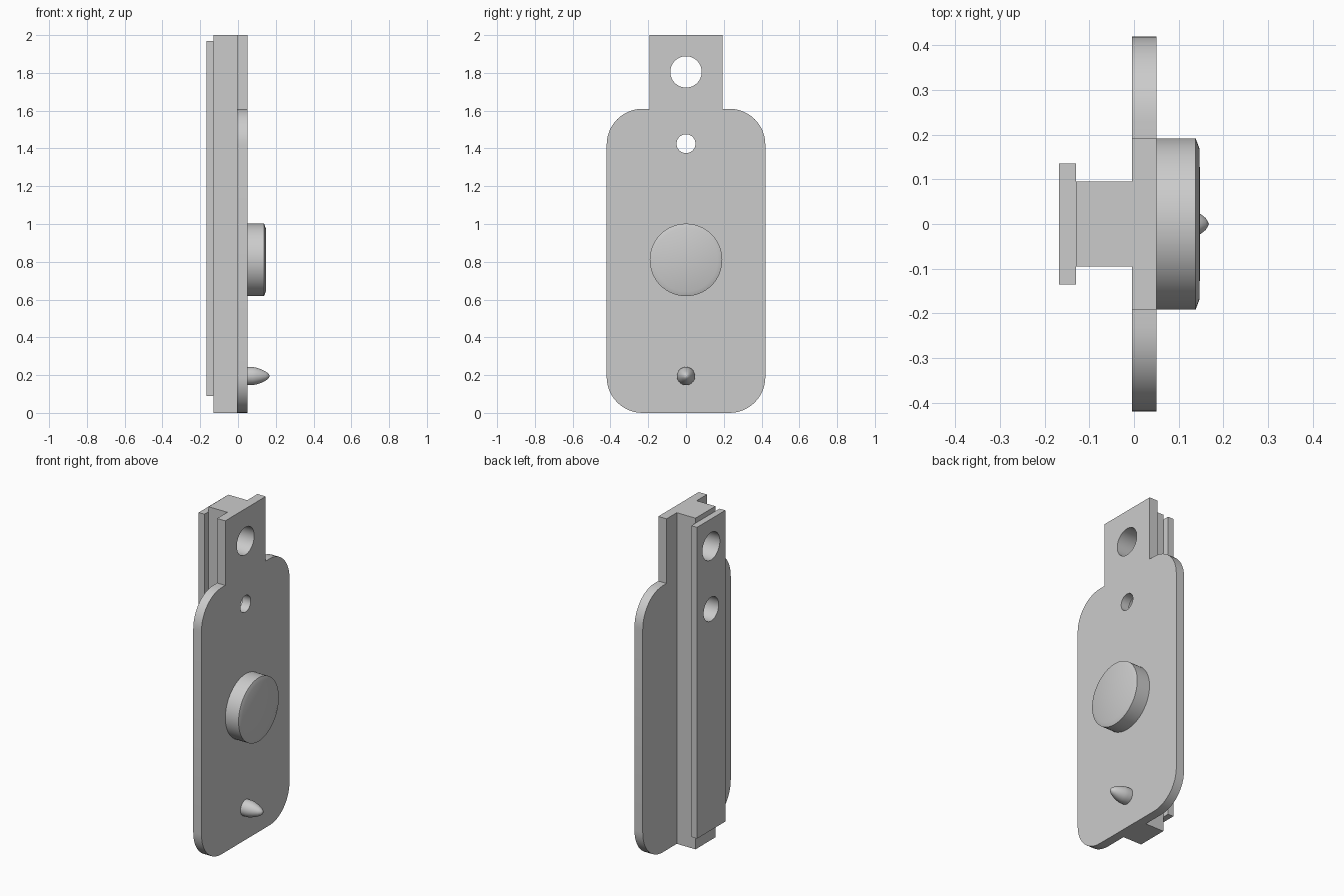
import bpy, bmesh
from math import cos, sin, pi, radians
from mathutils import Matrix, Vector

cube = bpy.data.objects.get("Cube")
if cube:
    bpy.data.objects.remove(cube, do_unlink=True)

# One plain grey for every part
grey = bpy.data.materials.new("plain_grey")
grey.use_nodes = True
color = (0.6, 0.6, 0.6, 1)
grey.diffuse_color = color
grey.node_tree.nodes["Principled BSDF"].inputs["Base Color"].default_value = color


def finish(name, bm):
    bmesh.ops.recalc_face_normals(bm, faces=bm.faces[:])
    mesh = bpy.data.meshes.new(name)
    bm.to_mesh(mesh)
    bm.free()
    mesh.materials.append(grey)
    obj = bpy.data.objects.new(name, mesh)
    bpy.context.collection.objects.link(obj)
    return obj


def activate(obj):
    bpy.ops.object.select_all(action='DESELECT')
    obj.select_set(True)
    bpy.context.view_layer.objects.active = obj


def smooth(obj):
    activate(obj)
    bpy.ops.object.shade_smooth_by_angle(angle=radians(30))


def extrude_outline(name, points, x0, x1):
    """Extrude a closed (y, z) outline along x."""
    bm = bmesh.new()
    face = bm.faces.new([bm.verts.new((x0, y, z)) for y, z in points])
    result = bmesh.ops.extrude_face_region(bm, geom=[face])
    verts = [g for g in result["geom"] if isinstance(g, bmesh.types.BMVert)]
    bmesh.ops.translate(bm, vec=(x1 - x0, 0, 0), verts=verts)
    return finish(name, bm)


def block(name, half_y, z0, z1, x0, x1):
    outline = [(-half_y, z0), (half_y, z0), (half_y, z1), (-half_y, z1)]
    return extrude_outline(name, outline, x0, x1)


def lathe(name, profile, z, steps=64):
    """Spin an (x, radius) profile around the x direction at height z."""
    bm = bmesh.new()
    verts = [bm.verts.new((x, 0, r)) for x, r in profile]
    edges = [bm.edges.new(pair) for pair in zip(verts, verts[1:])]
    bmesh.ops.spin(bm, geom=verts + edges, cent=(0, 0, 0), axis=(1, 0, 0),
                   angle=2 * pi, steps=steps, use_merge=False)
    bmesh.ops.remove_doubles(bm, verts=bm.verts[:], dist=0.0001)
    bmesh.ops.translate(bm, vec=(0, 0, z), verts=bm.verts[:])
    return finish(name, bm)


def drill(parts, z, radius, x0, x1):
    """Cut a round hole along x through the given parts."""
    cutter = lathe("hole_cutter", [(x0, 0), (x0, radius), (x1, radius), (x1, 0)], z, 48)
    cutter.hide_render = True
    for part in parts:
        mod = part.modifiers.new("hole", 'BOOLEAN')
        mod.operation = 'DIFFERENCE'
        mod.solver = 'EXACT'
        mod.object = cutter
        activate(part)
        bpy.ops.object.modifier_apply(modifier=mod.name)
    bpy.data.objects.remove(cutter, do_unlink=True)


# Face plate: rounded rectangle with a square neck on top
HALF, SHOULDER, NECK, TOP, R = 0.42, 1.61, 0.193, 2.0, 0.19


def corner(cy, cz, start):
    angles = [start + pi / 2 * i / 12 for i in range(13)]
    return [(cy + R * cos(a), cz + R * sin(a)) for a in angles]


right_half = corner(HALF - R, R, -pi / 2) + corner(HALF - R, SHOULDER - R, 0)
right_half += [(NECK, SHOULDER), (NECK, TOP)]
outline = right_half + [(-y, z) for y, z in reversed(right_half)]
plate = extrude_outline("face_plate", outline, -0.005, 0.05)

# Rail behind the plate: web and wider flange
web = block("rail_web", 0.095, 0, TOP, -0.13, -0.005)
flange = block("rail_flange", 0.135, 0.09, 1.97, -0.168, -0.13)

# Upper hole runs straight through, lower hole is wider from the back
drill([plate, web, flange], 1.805, 0.083, -0.3, 0.3)
drill([plate], 1.425, 0.05, -0.3, 0.3)
drill([web, flange], 1.425, 0.072, -0.3, 0.3)

# Round button and pointed peg on the plate
button = lathe("round_button", [(0.05, 0), (0.05, 0.192), (0.138, 0.192),
                                (0.147, 0.168), (0.148, 0)], 0.81)
peg = lathe("pointed_peg", [(0.05, 0), (0.05, 0.048), (0.078, 0.048), (0.098, 0.044),
                            (0.122, 0.036), (0.147, 0.024), (0.161, 0.013),
                            (0.168, 0)], 0.195, 32)

for part in (plate, web, flange, button, peg):
    smooth(part)
